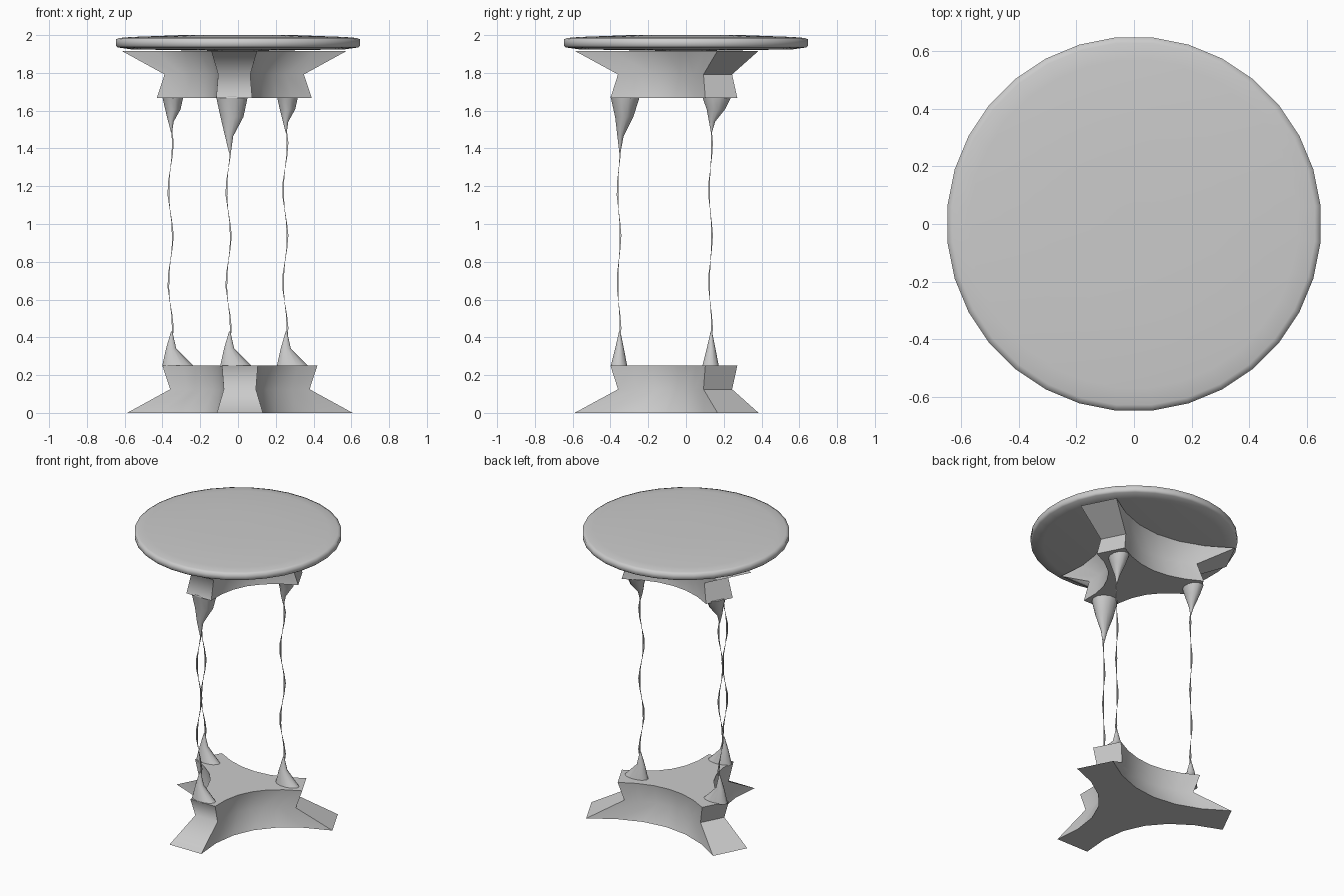
import bpy, bmesh, math
from mathutils import Vector

cube = bpy.data.objects.get("Cube")
if cube:
    bpy.data.objects.remove(cube, do_unlink=True)

grey = bpy.data.materials.new("plain_grey")
grey.use_nodes = True
grey.diffuse_color = (0.6, 0.6, 0.6, 1)
grey.node_tree.nodes["Principled BSDF"].inputs["Base Color"].default_value = (0.6, 0.6, 0.6, 1)


def loft(name, rings, angle):
    """Skin a stack of equal-length rings, cap both ends and shade smooth."""
    bm = bmesh.new()
    rows = [[bm.verts.new(p) for p in ring] for ring in rings]
    for low, high in zip(rows, rows[1:]):
        for i in range(len(low)):
            j = (i + 1) % len(low)
            bm.faces.new((low[i], low[j], high[j], high[i]))
    bm.faces.new(rows[0])
    bm.faces.new(rows[-1])
    bmesh.ops.recalc_face_normals(bm, faces=bm.faces)
    mesh = bpy.data.meshes.new(name)
    bm.to_mesh(mesh)
    bm.free()
    mesh.materials.append(grey)
    obj = bpy.data.objects.new(name, mesh)
    bpy.context.collection.objects.link(obj)
    bpy.ops.object.select_all(action='DESELECT')
    obj.select_set(True)
    bpy.context.view_layer.objects.active = obj
    bpy.ops.object.shade_smooth_by_angle(angle=math.radians(angle))
    return obj


def ellipse(x, y, z, rx, ry, sides, turn=0.5):
    steps = [2 * math.pi * (i + turn) / sides for i in range(sides)]
    return [(x + rx * math.cos(a), y + ry * math.sin(a), z) for a in steps]


def star(x, z, length, half, pull, segments=6):
    """Three-armed outline with blunt tips and concave sides."""
    tips = []
    for degrees, reach in ((-90, length), (27, length * 1.03), (153, length * 1.03)):
        a = math.radians(degrees)
        out = Vector((math.cos(a), math.sin(a), 0))
        side = Vector((-out.y, out.x, 0))
        tips.append((out * reach - side * half, out * reach + side * half))
    points = []
    for k in range(3):
        start, end = tips[k][1], tips[(k + 1) % 3][0]
        control = (start + end) / 2 * pull
        for i in range(segments + 1):
            t = i / segments
            p = start * (1 - t) ** 2 + control * 2 * t * (1 - t) + end * t * t
            points.append((p.x + x, p.y, z))
    return points


# Flared base and its upside-down copy under the top
levels = [(0, 0.59, 0.122, 0.05), (0.125, 0.36, 0.085, 0.26), (0.25, 0.4, 0.095, 0.25)]
loft("base", [star(0.01, z, *shape) for z, *shape in levels], 80)
loft("top_support", [star(-0.02, 1.917 - z, *shape) for z, *shape in levels], 80)

# Round top with a softened rim
profile = [(0.05, 1.915), (0.57, 1.925), (0.64, 1.935), (0.65, 1.945),
           (0.65, 1.978), (0.63, 1.985), (0.57, 1.99), (0.3, 2.0), (0.05, 2.0)]
loft("table_top", [ellipse(0, 0, z, r, r, 32) for r, z in profile], 75)

# Thin wavy rods, each swelling and pinching along its height
for name, x, y in (("front", -0.05, -0.355), ("left", 0.25, 0.13), ("right", -0.357, 0.13)):
    rings = []
    for i in range(17):
        z = 0.38 + i * 0.07
        sway = math.sin((z - 0.32) * math.tau / 0.49)
        width = 0.004 + 0.003 * math.cos((z - 0.7) * math.tau / 0.24)
        rings.append(ellipse(x + 0.012 * sway, y + 0.008 * sway, z, width, width, 4))
    loft(name + "_rod", rings, 60)

    # Foot cone spreading onto the base
    foot = [(0.04, 0.0, 0.245, 0.088, 0.046), (0.003, 0.003, 0.34, 0.028, 0.024),
            (0.006, 0.004, 0.43, 0.004, 0.004)]
    loft(name + "_foot", [ellipse(x + a, y + b, z, u, v, 12) for a, b, z, u, v in foot], 60)

    # Hanging cone below the support, larger on the front rod
    big = name == "front"
    s = 1.5 if big else 1.0
    drop = 0.3 if big else 0.19
    hang = [(0.012, 0.033, 0, 0.058, 0.08), (0.012, 0.028, 0.36, 0.042, 0.05),
            (0.002, 0.008, 0.7, 0.015, 0.017), (0.005, 0.005, 1, 0.003, 0.003)]
    loft(name + "_hanging_cone",
         [ellipse(x + a * s, y + b, 1.675 - t * drop, u * s, v, 12) for a, b, t, u, v in hang], 60)
